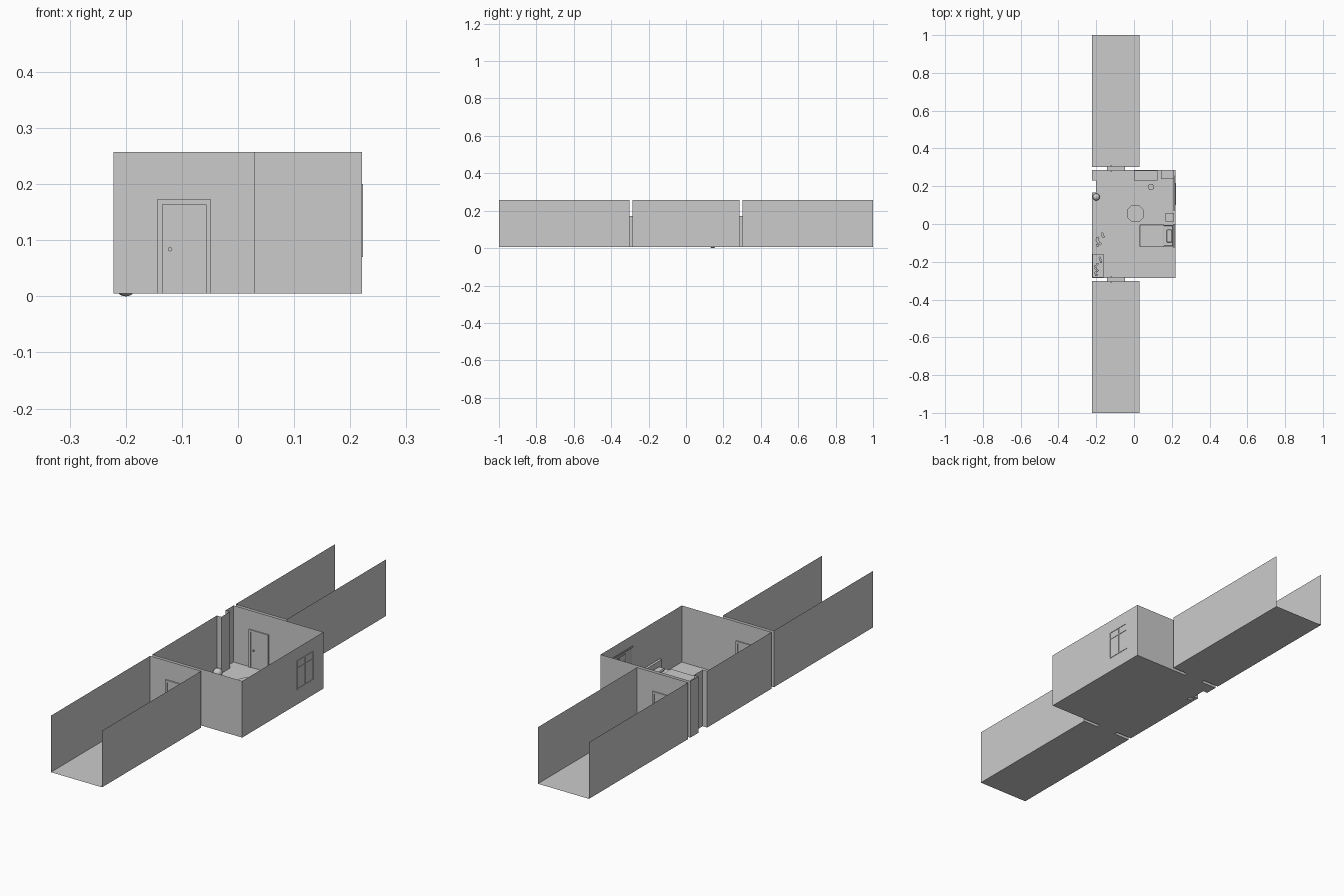
import bpy, bmesh, math, random
from mathutils import Matrix, Vector

if "Cube" in bpy.data.objects:
    bpy.data.objects.remove(bpy.data.objects["Cube"])

random.seed(4)
F, TOP = 0.005, 0.257          # floor and wall top heights
grey = bpy.data.materials.new("plain_grey")
grey.diffuse_color = (0.6, 0.6, 0.6, 1)
grey.use_nodes = True
grey.node_tree.nodes["Principled BSDF"].inputs["Base Color"].default_value = grey.diffuse_color


def finish(name, bm):
    me = bpy.data.meshes.new(name)
    bm.to_mesh(me)
    bm.free()
    me.materials.append(grey)
    ob = bpy.data.objects.new(name, me)
    bpy.context.collection.objects.link(ob)
    return ob


def box(name, x0, x1, y0, y1, z0, z1, bevel=0, turn=0):
    bm = bmesh.new()
    size = Matrix.Diagonal((x1 - x0, y1 - y0, z1 - z0, 1))
    place = Matrix.Translation(((x0 + x1) / 2, (y0 + y1) / 2, (z0 + z1) / 2))
    bmesh.ops.create_cube(bm, size=1, matrix=place @ Matrix.Rotation(turn, 4, 'Z') @ size)
    if bevel:
        bmesh.ops.bevel(bm, geom=bm.edges[:], offset=bevel, segments=2, profile=0.5, affect='EDGES')
    return finish(name, bm)


def cyl(name, x, y, z0, z1, r0, r1, n=8, axis='Z'):
    """Vertical cone or cylinder; axis 'Y' lays it along y with z0..z1 as its y range."""
    bm = bmesh.new()
    if axis == 'Y':
        m = Matrix.Translation((x, (z0 + z1) / 2, y)) @ Matrix.Rotation(-math.pi / 2, 4, 'X')
    else:
        m = Matrix.Translation((x, y, (z0 + z1) / 2)) @ Matrix.Rotation(math.pi / 8, 4, 'Z')
    bmesh.ops.create_cone(bm, cap_ends=True, segments=n, radius1=r0, radius2=r1, depth=z1 - z0, matrix=m)
    return finish(name, bm)


def shell(name, pts, open_edges=()):
    """Thin floor with upright walls around its outline."""
    bm = bmesh.new()
    low = [bm.verts.new((x, y, F)) for x, y in pts]
    high = [bm.verts.new((x, y, TOP)) for x, y in pts]
    bm.faces.new(low)
    for i in range(len(pts)):
        if i not in open_edges:
            j = (i + 1) % len(pts)
            bm.faces.new((low[j], low[i], high[i], high[j]))
    return finish(name, bm)


# room with a small notch in its left wall
shell("room", [(-.222, -.286), (.221, -.286), (.221, .286), (-.222, .286),
               (-.222, .23), (-.2, .23), (-.2, .168), (-.222, .168)])

# corridors (open at the far end) and doors
for s, side in ((-1, "front"), (1, "back")):
    shell(side + "_corridor", [(-.222, s), (.03, s), (.03, s * .302), (-.222, s * .302)], (0,))
    a, b = sorted((s * .281, s * .307))
    box(side + "_door_frame_left", -.144, -.135, a, b, F, .173)
    box(side + "_door_frame_right", -.057, -.048, a, b, F, .173)
    box(side + "_door_frame_top", -.135, -.057, a, b, .164, .173)
    box(side + "_door", -.135, -.057, a + .003, b - .003, F, .164)
    cyl(side + "_door_knobs", -.121, .084, a - .004, b + .004, .004, .004, 8, 'Y')

# window on the right wall
for n, (y0, y1, z0, z1) in {"left": (.1, .105, .07, .2), "right": (.212, .217, .07, .2),
                            "middle": (.156, .161, .07, .2), "bottom": (.1, .217, .07, .075),
                            "top": (.1, .217, .195, .2), "cross": (.1, .217, .163, .168)}.items():
    box("window_bar_" + n, .216, .223, y0, y1, z0, z1)

# curtain rod and folded curtains
cyl("curtain_rod", .212, .213, .07, .256, .003, .003, 8, 'Y')
for n, y0, y1 in (("near", .08, .115), ("far", .208, .245)):
    bm = bmesh.new()
    rows = []
    for i in range(11):
        p = (.212 + .004 * (-1) ** i, y0 + (y1 - y0) * i / 10)
        rows.append((bm.verts.new((*p, .05)), bm.verts.new((*p, .213))))
    for p, q in zip(rows, rows[1:]):
        bm.faces.new((p[0], q[0], q[1], p[1]))
    finish(n + "_curtain", bm)

# bed along the right wall
box("bed_base", .036, .21, -.12, -.005, .018, .035)
box("mattress", .034, .206, -.117, -.008, .035, .052, .005)
box("blanket", .03, .16, -.122, -.003, .032, .055, .004)
box("pillow", .172, .202, -.098, -.03, .05, .064, .006)
box("headboard", .206, .217, -.124, -.001, F, .082)
for x in (.038, .196):
    for y in (-.117, -.018):
        box("bed_leg", x, x + .01, y, y + .01, F, .02)

# bedside table
box("bedside_table", .17, .21, .017, .054, F, .045)
box("bedside_top", .167, .212, .014, .057, .045, .05)
box("bedside_drawer", .168, .171, .021, .05, .024, .041)

# round table with eight sides
cyl("table_top", .007, .055, .058, .064, .046, .049)
cyl("table_stem", .007, .055, .01, .058, .008, .008)
cyl("table_foot", .007, .055, F, .011, .028, .02)

# desk at the back wall, with a turned stool
box("desk_top", 0, .124, .23, .284, .062, .068)
box("desk_left_side", .003, .009, .234, .283, F, .062)
box("desk_drawers", .085, .121, .234, .283, F, .062)
for z in (.012, .03, .047):
    box("desk_drawer_front", .088, .118, .231, .235, z, z + .013)
box("stool_seat", .076, .104, .182, .21, .036, .041, 0, .25)
for dx in (-.01, .01):
    for dy in (-.01, .01):
        v = Matrix.Rotation(.25, 3, 'Z') @ Vector((dx, dy, 0))
        x, y = .09 + v.x, .196 + v.y
        box("stool_leg", x - .0025, x + .0025, y - .0025, y + .0025, F, .036, 0, .25)

# cabinet in the corner
box("cabinet", .146, .206, .242, .284, F, .12)
box("cabinet_top", .142, .21, .238, .285, .12, .125)
for x in (.149, .178):
    box("cabinet_door", x, x + .025, .239, .243, .012, .113)

# low table in the front left corner with small things on it
box("toy_table", -.22, -.162, -.282, -.16, .035, .041)
for x in (-.218, -.17):
    for y in (-.28, -.168):
        box("toy_table_leg", x, x + .006, y, y + .006, F, .035)
for i in range(9):
    x, y = random.uniform(-.208, -.172), -.27 + i * .0115
    if i % 2:
        cyl("small_pot", x, y, .041, .052, .005, .007)
    else:
        box("small_block", x - .006, x + .006, y - .005, y + .005, .041, .051, 0, i * .5)

# toy blocks on the floor
for i in range(9):
    x, y = random.uniform(-.2, -.16), -.112 + i * .0075
    box("floor_block", x - .0065, x + .0065, y - .0065, y + .0065, F, .018, 0, i * .7)

# ball by the left wall
bm = bmesh.new()
bmesh.ops.create_uvsphere(bm, u_segments=20, v_segments=12, radius=.019,
                          matrix=Matrix.Translation((-.2, .143, .019)))
for f in bm.faces:
    f.smooth = True
finish("ball", bm)
